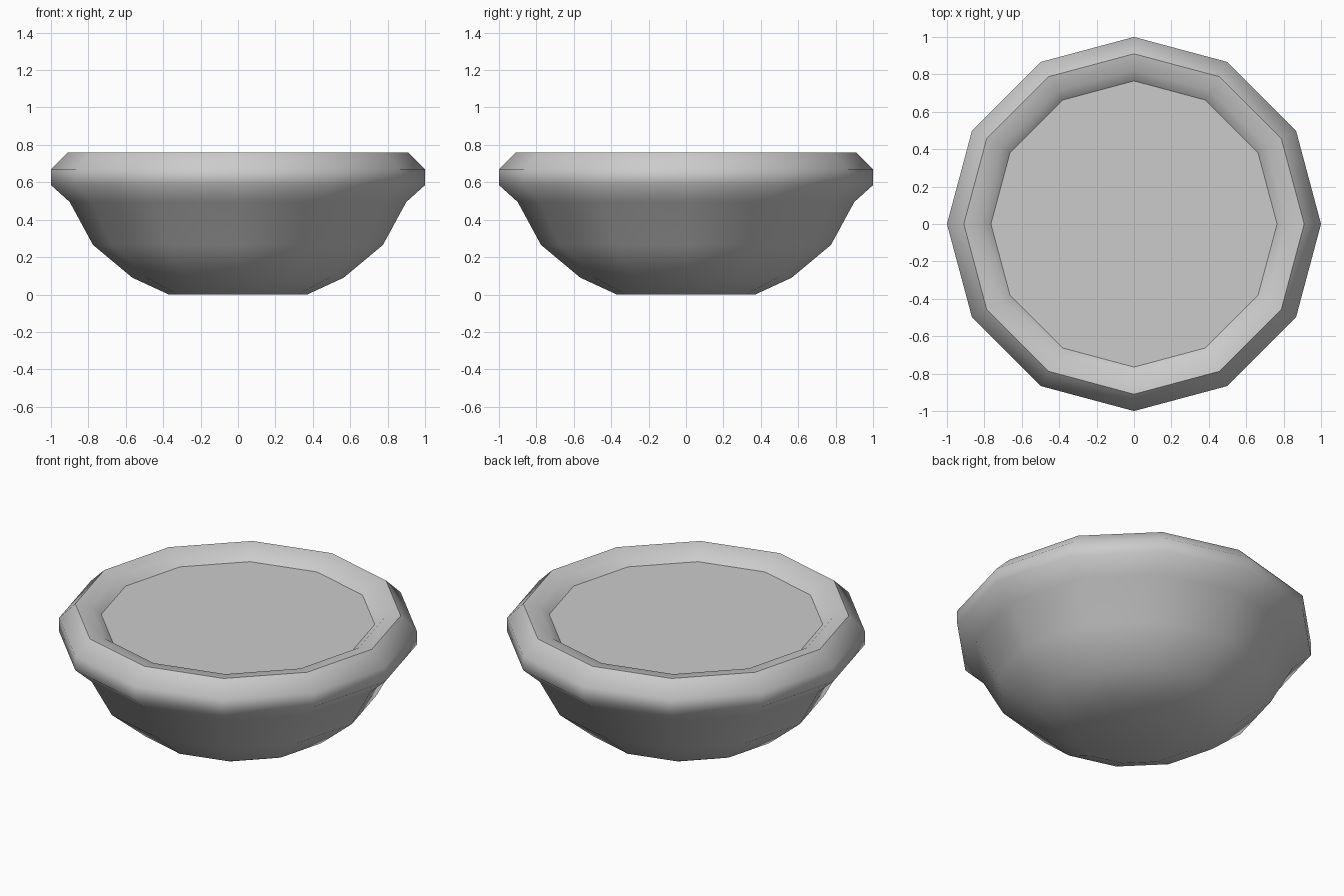
import bpy, bmesh, math

if "Cube" in bpy.data.objects:
    bpy.data.objects.remove(bpy.data.objects["Cube"])

SIDES = 12


def lathe(name, profile, closed_start=False, closed_end=False):
    """Revolve (radius, height) points into a 12-sided object."""
    bm = bmesh.new()
    rings = []
    for r, z in profile:
        rings.append([bm.verts.new((r * math.cos(2 * math.pi * i / SIDES),
                                    r * math.sin(2 * math.pi * i / SIDES), z))
                      for i in range(SIDES)])
    for a, b in zip(rings, rings[1:]):
        for i in range(SIDES):
            j = (i + 1) % SIDES
            bm.faces.new((a[i], a[j], b[j], b[i]))
    if closed_start:
        bm.faces.new(rings[0][::-1])
    if closed_end:
        bm.faces.new(rings[-1])
    mesh = bpy.data.meshes.new(name)
    bm.to_mesh(mesh)
    bm.free()
    obj = bpy.data.objects.new(name, mesh)
    bpy.context.collection.objects.link(obj)
    bpy.context.view_layer.objects.active = obj
    obj.select_set(True)
    bpy.ops.object.shade_smooth_by_angle(angle=math.radians(50))
    obj.select_set(False)
    return obj


# Bowl body with its thick rounded rim and inner wall
lathe("bowl", [(0.37, 0), (0.565, 0.09), (0.775, 0.265), (0.90, 0.495),
               (1.0, 0.585), (1.0, 0.67), (0.91, 0.76),
               (0.82, 0.745), (0.765, 0.70)], closed_start=True)

# Flat filling inside the rim
lathe("filling", [(0.765, 0.70)], closed_end=True)
